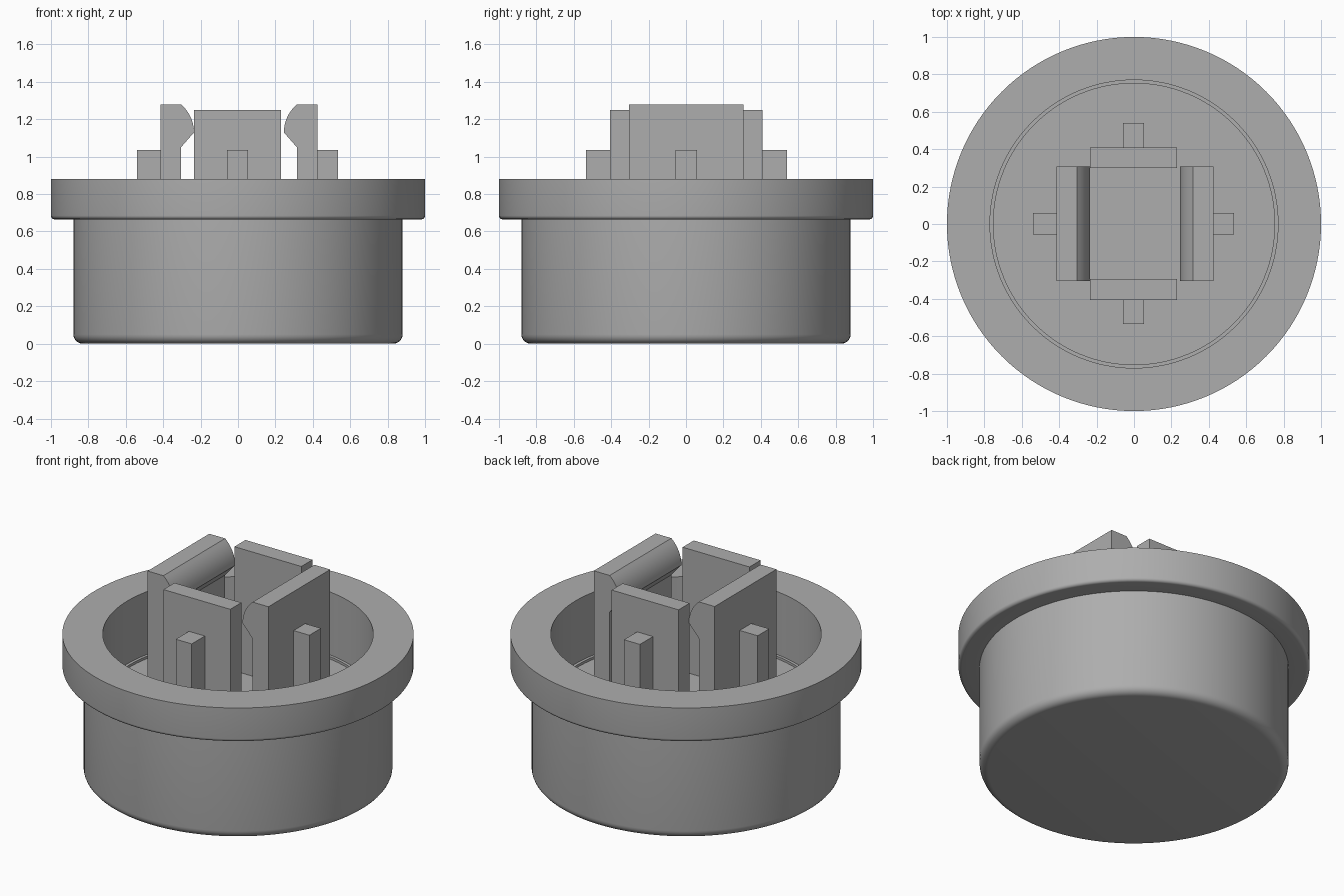
import bpy, bmesh, math
from mathutils import Matrix

if "Cube" in bpy.data.objects:
    bpy.data.objects.remove(bpy.data.objects["Cube"])

grey = bpy.data.materials.new("plain grey")
grey.diffuse_color = (0.42, 0.42, 0.42, 1)
grey.use_nodes = True
grey.node_tree.nodes["Principled BSDF"].inputs["Base Color"].default_value = grey.diffuse_color
FLOOR = 0.47   # height of the cup floor


def finish(name, bm, smooth=False):
    bmesh.ops.recalc_face_normals(bm, faces=bm.faces)
    me = bpy.data.meshes.new(name)
    bm.to_mesh(me)
    bm.free()
    me.materials.append(grey)
    ob = bpy.data.objects.new(name, me)
    bpy.context.collection.objects.link(ob)
    if smooth:
        bpy.ops.object.select_all(action='DESELECT')
        ob.select_set(True)
        bpy.context.view_layer.objects.active = ob
        bpy.ops.object.shade_smooth_by_angle(angle=math.radians(30))
    return ob


def fillet(cx, cz, r, steps=6):
    """Lower outer quarter round, from bottom to side."""
    return [(cx + r * math.sin(t), cz - r * math.cos(t))
            for t in (i * math.pi / 2 / steps for i in range(steps + 1))]


def box(name, x0, x1, y0, y1, z0, z1):
    bm = bmesh.new()
    bmesh.ops.create_cube(bm, size=1)
    bmesh.ops.transform(bm, verts=bm.verts, matrix=Matrix.Translation(
        ((x0 + x1) / 2, (y0 + y1) / 2, (z0 + z1) / 2)) @ Matrix.Diagonal((x1 - x0, y1 - y0, z1 - z0, 1)))
    return finish(name, bm)


# Flanged cup: revolved outline with rounded lower edges and a small floor step
outline = ([(0, 0.005)] + fillet(0.83, 0.055, 0.05) + [(0.88, 0.665)]
           + fillet(0.98, 0.685, 0.02) + [(1, 0.88), (0.77, 0.88),
           (0.77, FLOOR + 0.015), (0.752, FLOOR + 0.015), (0.752, FLOOR), (0, FLOOR)])
bm = bmesh.new()
vs = [bm.verts.new((r, 0, z)) for r, z in outline]
es = [bm.edges.new(p) for p in zip(vs, vs[1:])]
bmesh.ops.spin(bm, geom=vs + es, cent=(0, 0, 0), axis=(0, 0, 1), angle=2 * math.pi,
               steps=128, use_merge=True)
bmesh.ops.remove_doubles(bm, verts=bm.verts, dist=1e-5)
for v in bm.verts:
    v.co.z -= 0.005 * (v.co.z < 0.06)
finish("flanged_cup", bm, True)

# Hooked clips: profile with a curved lead-in, extruded along y
ax, az, bx, bz = 0.24, 1.13, 0.31, 1.28
curve = []
for i in range(9):
    t = i / 8
    bulge = 0.018 * 4 * t * (1 - t)
    curve.append((ax + (bx - ax) * t - 0.91 * bulge, az + (bz - az) * t + 0.42 * bulge))
curve = [(max(x, ax), z) for x, z in curve]
profile = [(0.42, FLOOR), (0.31, FLOOR), (0.31, 1.05)] + curve + [(0.42, 1.28)]
for side, name in ((-1, "left_hook_clip"), (1, "right_hook_clip")):
    bm = bmesh.new()
    face = bm.faces.new([bm.verts.new((side * x + 0.005, -0.305, z)) for x, z in profile])
    ext = bmesh.ops.extrude_face_region(bm, geom=[face])
    bmesh.ops.translate(bm, vec=(0, 0.613, 0),
                        verts=[g for g in ext["geom"] if isinstance(g, bmesh.types.BMVert)])
    finish(name, bm, True)

# Plain plates and supporting ribs
box("front_plate", -0.235, 0.23, -0.405, -0.295, FLOOR, 1.25)
box("back_plate", -0.235, 0.23, 0.30, 0.41, FLOOR, 1.25)
box("front_rib", -0.058, 0.053, -0.535, -0.405, FLOOR, 1.035)
box("back_rib", -0.058, 0.053, 0.41, 0.54, FLOOR, 1.035)
box("left_rib", -0.54, -0.415, -0.055, 0.06, FLOOR, 1.035)
box("right_rib", 0.425, 0.535, -0.055, 0.06, FLOOR, 1.035)
